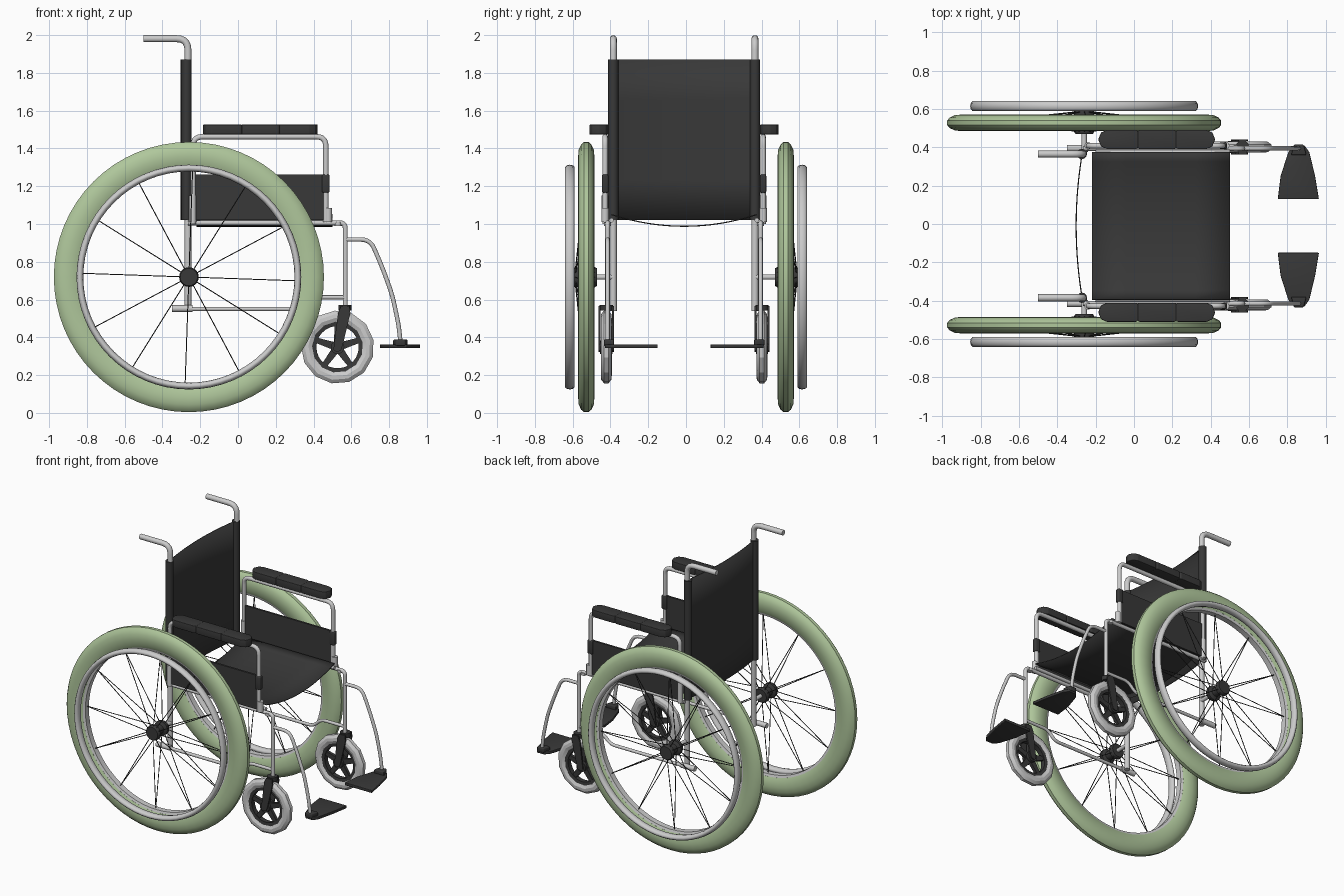
import bpy, bmesh, math
from mathutils import Vector, Matrix

if "Cube" in bpy.data.objects:
    bpy.data.objects.remove(bpy.data.objects["Cube"])

def material(name, rgb):
    m = bpy.data.materials.new(name)
    m.diffuse_color = (*rgb, 1)
    m.use_nodes = True
    m.node_tree.nodes["Principled BSDF"].inputs["Base Color"].default_value = m.diffuse_color
    return m

GREEN = material("green_rubber", (0.43, 0.57, 0.33))
DARK = material("dark_fabric", (0.04, 0.04, 0.04))
OFF = -0.01  # the frame sits slightly off the wheel centre line


def finish(name, bm, mat=None, smooth=35):
    bmesh.ops.recalc_face_normals(bm, faces=bm.faces)
    me = bpy.data.meshes.new(name)
    bm.to_mesh(me)
    bm.free()
    ob = bpy.data.objects.new(name, me)
    bpy.context.collection.objects.link(ob)
    if mat:
        me.materials.append(mat)
    if smooth:
        bpy.ops.object.select_all(action='DESELECT')
        ob.select_set(True)
        bpy.context.view_layer.objects.active = ob
        bpy.ops.object.shade_smooth_by_angle(angle=math.radians(smooth))
    return ob


def fillet(pts, rad):
    pts = [Vector(p) for p in pts]
    out = [pts[0]]
    for a, b, c in zip(pts, pts[1:], pts[2:]):
        p = b + (a - b).normalized() * min(rad, (a - b).length * 0.45)
        q = b + (c - b).normalized() * min(rad, (c - b).length * 0.45)
        for i in range(6):
            t = i / 5
            out.append(p * (1 - t) ** 2 + b * 2 * t * (1 - t) + q * t * t)
    return out + [pts[-1]]


def tube(name, pts, r, rad=0.04, mat=None):
    """Round tube swept along a path with rounded corners."""
    path = fillet(pts, rad)
    bm = bmesh.new()
    rings, n = [], 12
    up = Vector((0, 1, 0))
    for i, p in enumerate(path):
        d = (path[min(i + 1, len(path) - 1)] - path[max(i - 1, 0)]).normalized()
        ref = up if abs(d.dot(up)) < 0.9 else Vector((1, 0, 0))
        u = d.cross(ref).normalized()
        v = d.cross(u)
        rings.append([bm.verts.new(p + r * (u * math.cos(k * math.tau / n) + v * math.sin(k * math.tau / n)))
                      for k in range(n)])
    for a, b in zip(rings, rings[1:]):
        for k in range(n):
            bm.faces.new((a[k], a[(k + 1) % n], b[(k + 1) % n], b[k]))
    bm.faces.new(rings[0])
    bm.faces.new(rings[-1])
    return finish(name, bm, mat, 50)


def lathe(name, profile, center, n, mat=None, smooth=35, phase=0.0):
    """Closed (radius, y) profile turned around the y axis."""
    bm = bmesh.new()
    rings = []
    for i in range(n):
        a = phase + i * math.tau / n
        rings.append([bm.verts.new(Vector(center) + Vector((r * math.cos(a), y, r * math.sin(a))))
                      for r, y in profile])
    m = len(profile)
    for i in range(n):
        a, b = rings[i], rings[(i + 1) % n]
        for k in range(m):
            bm.faces.new((a[k], a[(k + 1) % m], b[(k + 1) % m], b[k]))
    bmesh.ops.remove_doubles(bm, verts=bm.verts, dist=1e-5)
    return finish(name, bm, mat, smooth)


def prism(name, pts, vec, mat=None, bevel=0.0):
    """Flat outline pushed along a vector, with optional rounded edges."""
    bm = bmesh.new()
    f = bm.faces.new([bm.verts.new(p) for p in pts])
    ext = bmesh.ops.extrude_face_region(bm, geom=[f])
    bmesh.ops.translate(bm, vec=vec, verts=[v for v in ext["geom"] if isinstance(v, bmesh.types.BMVert)])
    if bevel:
        bmesh.ops.bevel(bm, geom=bm.edges[:], offset=bevel, segments=3, profile=0.5, affect='EDGES')
    return finish(name, bm, mat)


def cloth(name, fn, nu, nv):
    """Thin fabric sheet from a function of u, v in 0..1."""
    bm = bmesh.new()
    g = [[bm.verts.new(fn(i / nu, j / nv)) for j in range(nv + 1)] for i in range(nu + 1)]
    for i in range(nu):
        for j in range(nv):
            bm.faces.new((g[i][j], g[i + 1][j], g[i + 1][j + 1], g[i][j + 1]))
    ob = finish(name, bm, DARK)
    mod = ob.modifiers.new("thickness", 'SOLIDIFY')
    mod.thickness = 0.006
    mod.offset = 0


def stick(bm, a, b, r, n=5):
    a, b = Vector(a), Vector(b)
    d = b - a
    mat = Matrix.Translation((a + b) / 2) @ d.to_track_quat('Z', 'Y').to_matrix().to_4x4()
    bmesh.ops.create_cone(bm, cap_ends=True, segments=n, radius1=r, radius2=r, depth=d.length, matrix=mat)


def sym(half):
    return half + [(r, -y) for r, y in reversed(half) if y]


WX, WZ = -0.26, 0.719
for s, side in ((-1, "right"), (1, "left")):
    # large drive wheel
    c = (WX, s * 0.528, WZ)
    lathe(side + "_tyre", sym([(0.578, 0.026), (0.6, 0.037), (0.64, 0.043), (0.675, 0.04),
                               (0.702, 0.027), (0.715, 0.012)]), c, 64, GREEN, 25)
    lathe(side + "_rim", sym([(0.562, 0.02), (0.585, 0.028)]), c, 64)
    ell = [(0.577 + 0.018 * math.cos(k * math.tau / 10), 0.027 * math.sin(k * math.tau / 10)) for k in range(10)]
    lathe(side + "_hand_rim", ell, (WX, s * 0.615, WZ), 64, None, 50)
    lathe(side + "_hub", sym([(0, 0.065), (0.046, 0.065), (0.052, 0.055), (0.052, 0.035), (0.03, 0.025)]),
          (WX, s * 0.535, WZ), 20, DARK)
    bm = bmesh.new()
    for i in range(12):
        for e in (0.05, -0.05):
            a = math.radians(i * 30 - 2)
            u, w = math.cos(a), math.sin(a)
            stick(bm, (WX + 0.045 * u, s * (0.535 + e), WZ + 0.045 * w),
                  (WX + 0.57 * u, s * 0.528, WZ + 0.57 * w), 0.0028)
    finish(side + "_spokes", bm, DARK, 0)
    tube(side + "_axle", [(WX, s * 0.48, WZ), (WX, s * 0.375 + OFF, WZ)], 0.014)

    Y = lambda v: OFF + s * v
    # back post and push handle
    yp = Y(0.375)
    tube(side + "_back_post", [(-0.265, yp, 0.54), (-0.265, yp, 1.981), (-0.5, yp, 1.981)], 0.0185, 0.06)
    tube(side + "_back_sleeve", [(-0.272, yp, 1.02), (-0.272, yp, 1.87)], 0.027, mat=DARK)
    # side frame
    yf = Y(0.405)
    tube(side + "_main_rail", [(-0.265, yf, 1.006), (0.568, yf, 1.006), (0.568, yf, 0.56)], 0.013, 0.03)
    tube(side + "_seat_rail", [(-0.2, Y(0.385), 1.02), (0.5, Y(0.385), 1.02)], 0.012)
    tube(side + "_lower_rail", [(-0.27, yf, 0.55), (0.32, yf, 0.55), (0.38, yf, 0.612), (0.568, yf, 0.612)], 0.011)
    tube(side + "_rear_stub", [(-0.35, yf, 0.552), (-0.24, yf, 0.552)], 0.018)
    # armrest
    ya = Y(0.418)
    tube(side + "_arm_tube", [(-0.238, ya, 1.0), (-0.238, ya, 1.462), (0.465, ya, 1.462), (0.465, ya, 1.01)],
         0.0145, 0.05)
    tube(side + "_rear_arm_socket", [(-0.24, ya, 1.01), (-0.24, ya, 1.15)], 0.019)
    tube(side + "_front_arm_socket", [(0.478, ya, 1.01), (0.478, ya, 1.085)], 0.02)
    prism(side + "_side_panel", [(-0.225, Y(0.41), 1.02), (0.46, Y(0.41), 1.02), (0.46, Y(0.41), 1.262),
                                 (-0.225, Y(0.41), 1.262)], (0, s * 0.014, 0), DARK)
    prism(side + "_panel_wrap", [(0.445, Y(0.401), 1.165), (0.485, Y(0.401), 1.165), (0.485, Y(0.401), 1.262),
                                 (0.445, Y(0.401), 1.262)], (0, s * 0.034, 0), DARK, 0.008)
    for k, (x0, x1) in enumerate(((-0.185, 0.022), (0.018, 0.222), (0.218, 0.422))):
        cl = 0.045 if k == 0 else 0.012
        cr = 0.045 if k == 2 else 0.012
        o = [(x0, -0.05 + cl), (x0 + cl * 0.3, -0.05 + cl * 0.3), (x0 + cl, -0.05), (x1 - cr, -0.05),
             (x1 - cr * 0.3, -0.05 + cr * 0.3), (x1, -0.05 + cr)]
        o += [(x, -y) for x, y in reversed(o)]
        prism(f"{side}_arm_pad_{k + 1}", [(x, Y(0.451) + y, 1.474) for x, y in o], (0, 0, 0.052), DARK, 0.004)

    # footrest hanger and plate
    tube(side + "_footrest_hanger", [(0.568, yf, 0.918), (0.7, yf, 0.918), (0.762, yf, 0.775), (0.815, yf, 0.63),
                                     (0.85, yf, 0.47), (0.862, yf, 0.36)], 0.0115, 0.05)
    tube(side + "_hanger_collar", [(0.53, yf, 0.99), (0.53, yf, 1.01)], 0.018)
    prism(side + "_footplate", [(0.75, Y(0.14), 0.343), (0.965, Y(0.14), 0.343), (0.945, Y(0.26), 0.343),
                                (0.915, Y(0.385), 0.343), (0.89, Y(0.42), 0.343), (0.835, Y(0.42), 0.343),
                                (0.805, Y(0.385), 0.343), (0.765, Y(0.26), 0.343)], (0, 0, 0.02), DARK, 0.004)
    prism(side + "_footplate_hinge", [(0.82, Y(0.37), 0.355), (0.9, Y(0.37), 0.355), (0.885, Y(0.425), 0.355),
                                      (0.835, Y(0.425), 0.355)], (0, 0, 0.033), DARK, 0.006)

    # caster wheel
    CX, CZ, yc = 0.527, 0.348, Y(0.412)
    lathe(side + "_caster_tyre", sym([(0.135, 0.02), (0.155, 0.029), (0.175, 0.027), (0.194, 0.012)]),
          (CX, yc, CZ), 13, None, 20, 0.2)
    lathe(side + "_caster_rim", sym([(0.112, 0.017), (0.142, 0.021)]), (CX, yc, CZ), 26, DARK)
    lathe(side + "_caster_hub", sym([(0, 0.032), (0.036, 0.032), (0.036, 0.01)]), (CX, yc, CZ), 16, DARK)
    for k in range(5):
        a = math.radians(90 + 72 * k)
        d, t = Vector((math.cos(a), 0, math.sin(a))), Vector((-math.sin(a), 0, math.cos(a)))
        base = Vector((CX, yc - 0.011, CZ))
        prism(f"{side}_caster_spoke_{k + 1}", [base + d * 0.025 + t * 0.02, base + d * 0.125 + t * 0.014,
                                               base + d * 0.125 - t * 0.014, base + d * 0.025 - t * 0.02],
              (0, 0.022, 0), DARK)
    for e in (-1, 1):
        y = yc + e * 0.03
        prism(f"{side}_fork_{'inner' if e * s < 0 else 'outer'}",
              [(0.505, y, 0.335), (0.52, y, 0.322), (0.545, y, 0.33), (0.555, y, 0.36), (0.595, y, 0.53),
               (0.59, y, 0.565), (0.545, y, 0.565), (0.53, y, 0.53)], (0, e * 0.01, 0), DARK)
    tube(side + "_fork_crown", [(0.566, yc, 0.541), (0.566, yc, 0.572)], 0.035, mat=DARK)

# sagging seat and back fabric
cloth("seat", lambda u, v: (-0.22 + 0.72 * u, OFF + 0.77 * (v - 0.5), 1.05 - 0.062 * (1 - (2 * v - 1) ** 2)), 4, 16)
cloth("backrest", lambda u, v: (-0.268 - 0.034 * (1 - (2 * v - 1) ** 2), OFF + 0.78 * (v - 0.5), 1.02 + 0.85 * u), 4, 16)
